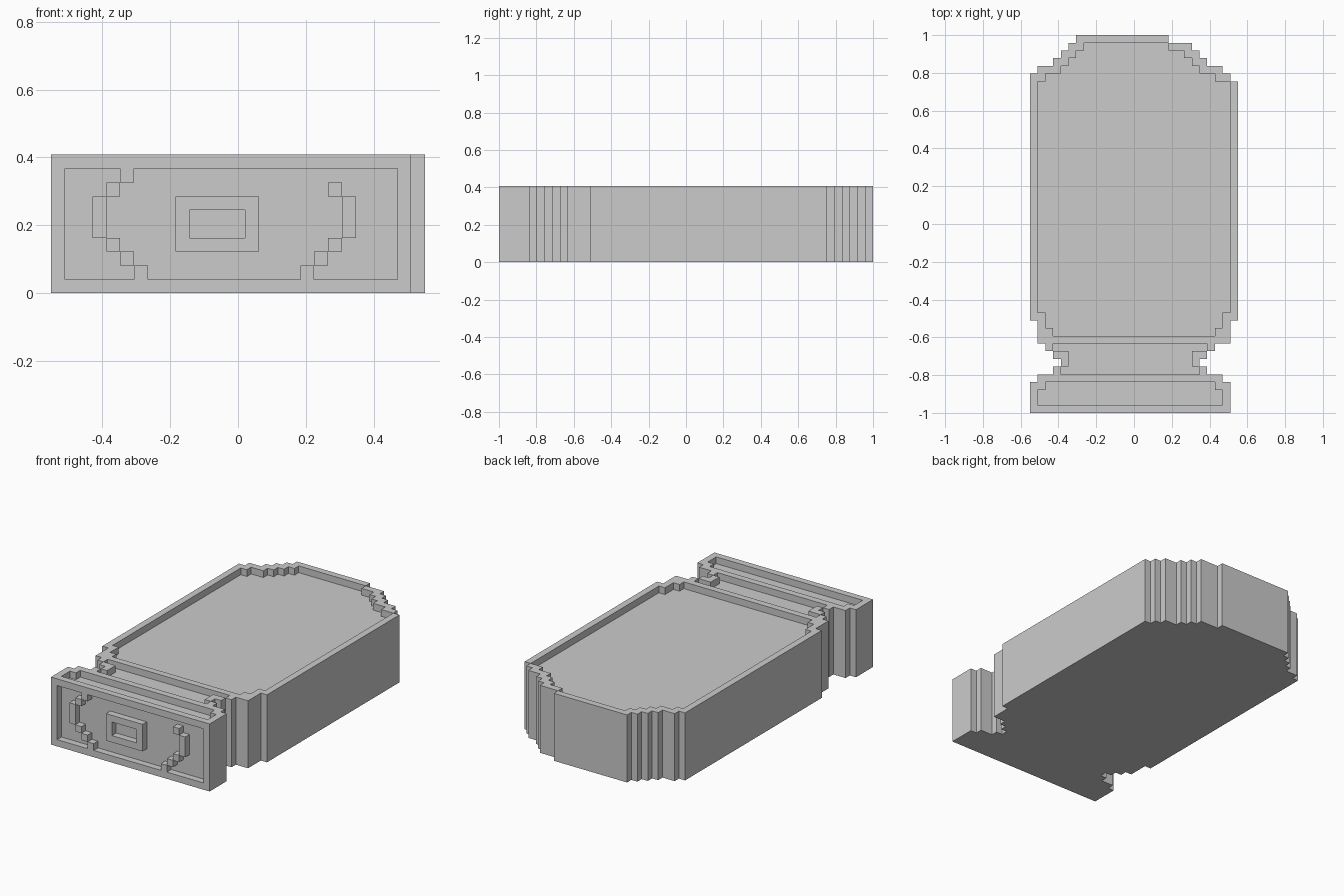
import bpy, bmesh, math
from mathutils import Vector

if "Cube" in bpy.data.objects:
    bpy.data.objects.remove(bpy.data.objects["Cube"])

U = 2 / 49                      # edge length of one block
ORIGIN = Vector((-13.5, -24.5, 0))


def slab(rows, z0, z1):
    """Blocks for plan rows (y0, y1, x0, x1) between two heights."""
    return {(x, y, z) for y0, y1, x0, x1 in rows
            for x in range(x0, x1) for y in range(y0, y1) for z in range(z0, z1)}


def panel(rects):
    """Blocks in the front layer for rectangles (x0, x1, z0, z1)."""
    return {(x, 0, z) for x0, x1, z0, z1 in rects
            for x in range(x0, x1) for z in range(z0, z1)}


def block_part(name, blocks, everything):
    """Mesh the exposed sides of the blocks and merge flat areas."""
    bm = bmesh.new()
    for b in blocks:
        for axis in range(3):
            for side in (0, 1):
                n = list(b)
                n[axis] += 2 * side - 1
                if tuple(n) in everything:
                    continue
                p, q = (axis + 1) % 3, (axis + 2) % 3
                loop = [(0, 0), (1, 0), (1, 1), (0, 1)]
                verts = []
                for s, t in (loop if side else loop[::-1]):
                    c = list(b)
                    c[axis] += side
                    c[p] += s
                    c[q] += t
                    verts.append(bm.verts.new((Vector(c) + ORIGIN) * U))
                bm.faces.new(verts)
    bmesh.ops.remove_doubles(bm, verts=bm.verts, dist=U * 0.01)
    bmesh.ops.dissolve_limit(bm, angle_limit=math.radians(1),
                             verts=bm.verts, edges=bm.edges)
    mesh = bpy.data.meshes.new(name)
    bm.to_mesh(mesh)
    bm.free()
    obj = bpy.data.objects.new(name, mesh)
    bpy.context.collection.objects.link(obj)


# Foot: flared block with a shallow tray on top
foot = slab([(0, 4, 0, 26), (4, 5, 1, 25)], 0, 10)
foot -= slab([(1, 3, 1, 25), (3, 4, 2, 24)], 9, 10)

# Front panel: recess with a raised curved outline and a square ring
foot -= panel([(1, 25, 1, 9)])
relief = panel([(5, 6, 8, 9), (4, 5, 7, 8), (3, 4, 4, 7), (4, 5, 3, 4),
                (5, 6, 2, 3), (6, 7, 1, 2), (20, 21, 7, 8), (21, 22, 4, 7),
                (20, 21, 3, 4), (19, 20, 2, 3), (18, 19, 1, 2), (9, 15, 3, 7)])
relief -= panel([(10, 14, 4, 6)])

# Neck: pinched waist with its own tray
neck = slab([(5, 6, 3, 23), (6, 7, 4, 22), (7, 8, 3, 23), (8, 9, 2, 24)], 0, 10)
neck -= slab([(5, 6, 4, 22), (6, 8, 5, 21), (8, 9, 3, 23)], 9, 10)

# Body: long block with stepped corners and a rim round the top
body = slab([(9, 12, 1, 26), (12, 43, 0, 27), (43, 44, 0, 26), (44, 45, 1, 25),
             (45, 46, 3, 23), (46, 47, 4, 22), (47, 48, 5, 21), (48, 49, 6, 18)], 0, 10)
body -= slab([(10, 11, 3, 24), (11, 13, 2, 25), (13, 43, 1, 26), (43, 44, 2, 24),
              (44, 45, 4, 22), (45, 46, 5, 21), (46, 47, 6, 20), (47, 48, 7, 18)], 9, 10)

everything = foot | relief | neck | body
for name, blocks in (("foot", foot), ("front_relief", relief),
                     ("neck", neck), ("body", body)):
    block_part(name, blocks, everything)
